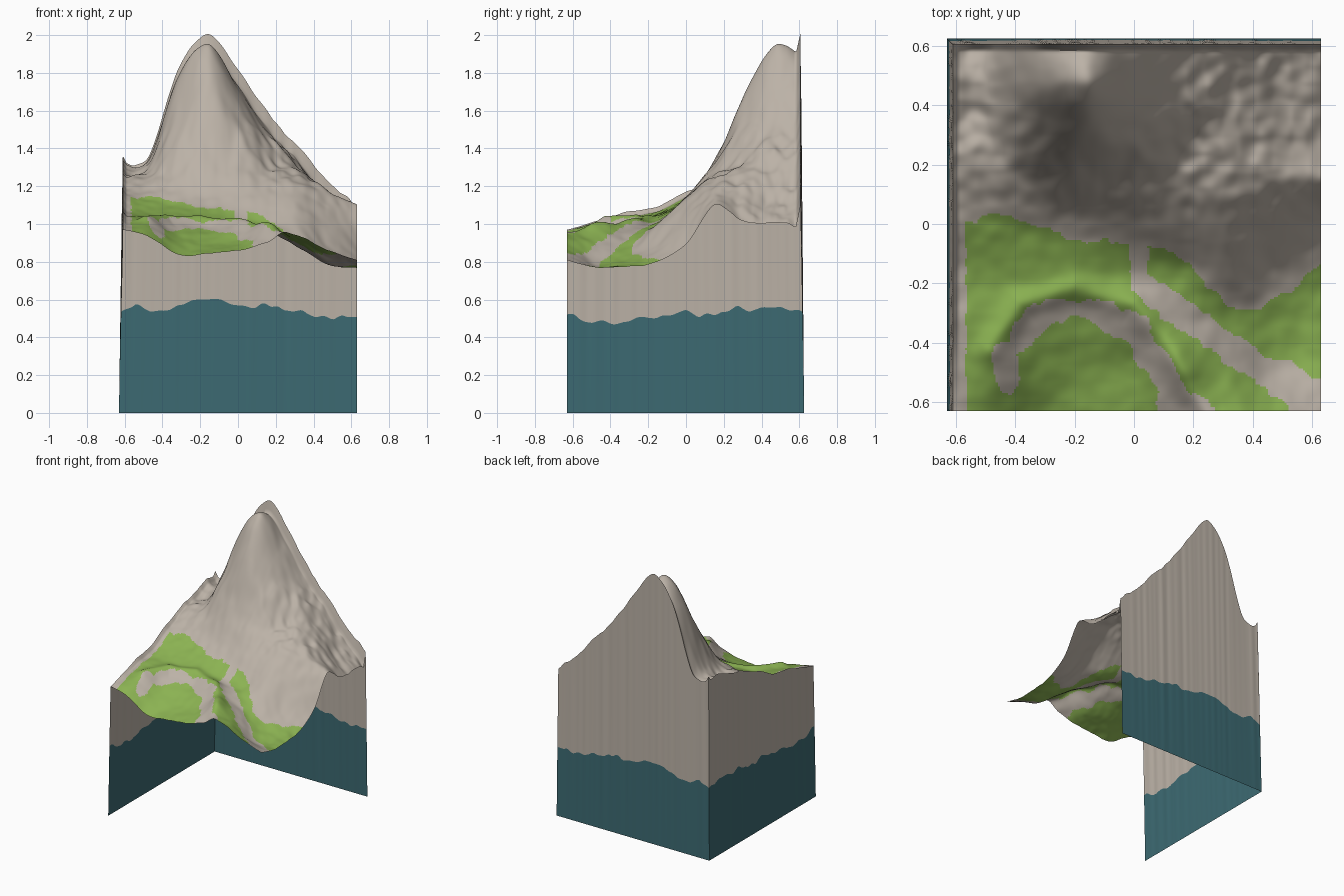
import bpy
import math
from mathutils import Vector, noise

if "Cube" in bpy.data.objects:
    bpy.data.objects.remove(bpy.data.objects["Cube"])

X0, X1, Y0, Y1 = -0.61, 0.63, -0.63, 0.605   # terrain extent
BASE = 0.63                                  # half width at the ground
N = 180                                      # cells per side


def material(name, rgb):
    m = bpy.data.materials.new(name)
    m.diffuse_color = (*rgb, 1.0)
    m.use_nodes = True
    m.node_tree.nodes["Principled BSDF"].inputs["Base Color"].default_value = m.diffuse_color
    return m


rock = material("warm grey rock", (0.50, 0.445, 0.385))
grass = material("grass green", (0.26, 0.45, 0.085))
deep = material("deep teal", (0.046, 0.145, 0.17))

# Coarse control heights, rows from front to back, columns from left to right
HEIGHTS = [
    (0.98, 0.935, 0.84, 0.84, 0.86, 0.90, 0.94, 0.86, 0.81),
    (1.00, 1.00, 0.92, 0.90, 0.91, 0.98, 0.90, 0.79, 0.77),
    (1.04, 1.03, 0.99, 0.97, 0.995, 0.965, 0.88, 0.81, 0.775),
    (1.07, 1.055, 1.045, 1.035, 1.01, 0.99, 0.99, 0.88, 0.80),
    (1.15, 1.125, 1.125, 1.13, 1.14, 1.14, 1.13, 1.03, 0.90),
    (1.21, 1.22, 1.30, 1.35, 1.33, 1.27, 1.24, 1.18, 1.09),
    (1.26, 1.29, 1.54, 1.70, 1.56, 1.38, 1.29, 1.16, 1.02),
    (1.29, 1.34, 1.77, 1.945, 1.71, 1.48, 1.32, 1.13, 1.00),
    (1.29, 1.33, 1.76, 1.88, 1.73, 1.51, 1.34, 1.14, 1.00),
]
# Height of the raised rim along the back wall
RIM = [(-0.61, 0.03), (-0.35, 0.05), (-0.16, 0.11), (0.1, 0.08), (0.3, 0.07), (0.63, 0.10)]
# Upper limit of the grass, and top of the teal layer on both walls
GRASS = [(-0.63, 0.0), (-0.45, 0.03), (-0.35, 0.0), (-0.2, -0.05), (0.1, -0.08),
         (0.2, -0.15), (0.33, -0.28), (0.4, -0.3), (0.5, -0.24), (0.63, -0.14)]
BACK_LAYER = [(-0.63, 0.52), (-0.55, 0.56), (-0.4, 0.54), (-0.25, 0.59), (-0.15, 0.60),
              (0.0, 0.57), (0.15, 0.57), (0.35, 0.53), (0.63, 0.50)]
LEFT_LAYER = [(-0.63, 0.52), (-0.5, 0.48), (-0.15, 0.50), (0.0, 0.54), (0.08, 0.51),
              (0.25, 0.55), (0.5, 0.56), (0.63, 0.54)]
# Bare rock bands in the grass: (x, y, half width)
ARCH = [(-0.43, -0.53, 0.04), (-0.42, -0.43, 0.04), (-0.33, -0.32, 0.05), (-0.2, -0.285, 0.03),
        (-0.08, -0.31, 0.045), (0.0, -0.36, 0.05), (0.07, -0.46, 0.045),
        (0.13, -0.56, 0.045), (0.17, -0.65, 0.10)]
GULLY = [(0.01, -0.06, 0.03), (0.02, -0.2, 0.035), (0.15, -0.3, 0.05),
         (0.27, -0.38, 0.045), (0.42, -0.48, 0.045), (0.56, -0.57, 0.07), (0.7, -0.61, 0.08)]
# Crest above the hollow
CREST = [(-0.48, -0.42, 0), (-0.38, -0.27, 0), (-0.2, -0.22, 0), (0.0, -0.27, 0),
         (0.1, -0.38, 0), (0.18, -0.52, 0), (0.25, -0.66, 0)]


def lerp_table(table, t):
    for (a, va), (b, vb) in zip(table, table[1:]):
        if t <= b:
            return va + (vb - va) * max(0.0, (t - a) / (b - a))
    return table[-1][1]


def spline(vals, t):
    """Smooth curve through evenly spaced values, t from 0 to 1."""
    last = len(vals) - 1
    f = min(max(t, 0.0), 1.0) * last
    i = min(int(f), last - 1)
    f -= i
    b, c = vals[i], vals[i + 1]
    a = vals[i - 1] if i > 0 else 2 * b - c
    d = vals[i + 2] if i + 2 <= last else 2 * c - b
    return b + 0.5 * f * (c - a + f * (2 * a - 5 * b + 4 * c - d + f * (3 * (b - c) + d - a)))


def path_distance(path, x, y):
    """Distance to a path, less the path's own half width."""
    p, best = Vector((x, y)), 9.0
    for a, b in zip(path, path[1:]):
        pa, pb = Vector(a[:2]), Vector(b[:2])
        t = min(max((p - pa).dot(pb - pa) / (pb - pa).length_squared, 0.0), 1.0)
        best = min(best, (p - pa.lerp(pb, t)).length - a[2] - (b[2] - a[2]) * t)
    return best


def height(x, y):
    u, v = (x + BASE) / (2 * BASE), (y + BASE) / (2 * BASE)
    z = spline([spline(row, u) for row in HEIGHTS], v)
    if y < 0:
        z += 0.028 * math.exp(-(path_distance(CREST, x, y) / 0.045) ** 2)
    # Finer crags, stronger on the rocky upper slopes
    rough = 0.006 + 0.02 * min(max((y + 0.1) / 0.4, 0.0), 1.0)
    if x > 0.1:
        rough *= 1 + min((x - 0.1) * 3, 0.25)
    rough *= 1 - 0.6 * min(max((z - 1.45) / 0.25, 0.0), 1.0)
    z += rough * noise.noise(Vector((x * 7, y * 7, 3.0)))
    z += rough * 0.6 * noise.noise(Vector((x * 17, y * 17, 8.0)))
    # Raised rim along the back and left walls
    z += lerp_table(RIM, x) * max(0.0, (y - 0.583) / (Y1 - 0.583))
    z += 0.025 * max(0.0, (-0.59 - x) / 0.02) * min(1.0, (y + BASE) / 0.3)
    return z


def is_grass(x, y):
    w = 0.022 * noise.noise(Vector((x * 14, y * 14, 1.0)))
    w += 0.012 * noise.noise(Vector((x * 35, y * 35, 6.0)))
    if x < -0.565 + w * 0.3 or y > lerp_table(GRASS, x) + w:
        return False
    return path_distance(ARCH, x, y) > w and path_distance(GULLY, x, y) > w


def make_object(name, verts, faces, mats, indices):
    me = bpy.data.meshes.new(name)
    me.from_pydata(verts, [], faces)
    for m in mats:
        me.materials.append(m)
    me.polygons.foreach_set("material_index", indices)
    ob = bpy.data.objects.new(name, me)
    bpy.context.collection.objects.link(ob)
    bpy.ops.object.select_all(action='DESELECT')
    ob.select_set(True)
    bpy.context.view_layer.objects.active = ob
    bpy.ops.object.shade_smooth_by_angle(angle=math.radians(60))
    return ob


# Mountain surface
xs = [X0 + (X1 - X0) * i / N for i in range(N + 1)]
ys = [Y0 + (Y1 - Y0) * j / N for j in range(N + 1)]
verts = [(x, y, height(x, y)) for y in ys for x in xs]
faces, idx = [], []
for j in range(N):
    for i in range(N):
        k = j * (N + 1) + i
        faces.append((k, k + 1, k + N + 2, k + N + 1))
        idx.append(int(is_grass((xs[i] + xs[i + 1]) / 2, (ys[j] + ys[j + 1]) / 2)))
make_object("mountain_surface", verts, faces, [rock, grass], idx)


def wall(name, top, ground, layer, axis):
    """Thin wall from the ground up to the terrain rim, split at the teal layer."""
    verts, faces, idx = [], [], []
    for t, g in zip(top, ground):
        a, b = Vector(g), Vector(t)
        s = a[axis]
        split = lerp_table(layer, s) + 0.025 * noise.noise(Vector((s * 16, axis * 5.0, 0.5)))
        mid = a.lerp(b, split / b.z)
        flute = 0.006 * noise.noise(Vector((s * 22, 4.0, axis * 3.0)))
        mid[1 - axis] += flute * 0.5
        up = a.lerp(b, 0.8)
        up[1 - axis] += flute
        verts += [a, mid, up, b]
    for i in range(len(top) - 1):
        for r in range(3):
            k = 4 * i + r
            quad = (k, k + 1, k + 5, k + 4)
            faces.append(quad if axis == 0 else quad[::-1])
            idx.append(1 if r == 0 else 0)
    # Outward normals: +y for the back wall, -x for the left wall
    want = Vector((0, 1, 0)) if axis == 0 else Vector((-1, 0, 0))
    p = [verts[i] for i in faces[0]]
    if (p[1] - p[0]).cross(p[2] - p[0]).dot(want) < 0:
        faces = [f[::-1] for f in faces]
    make_object(name, verts, faces, [rock, deep], idx)


# Back and left walls, leaning slightly inwards; front, right and bottom stay open
wall("back_wall", verts[N * (N + 1):],
     [(-BASE + 2 * BASE * i / N, BASE - 0.005, 0) for i in range(N + 1)], BACK_LAYER, 0)
wall("left_wall", verts[::N + 1],
     [(-BASE, -BASE + (2 * BASE - 0.005) * j / N, 0) for j in range(N + 1)], LEFT_LAYER, 1)
